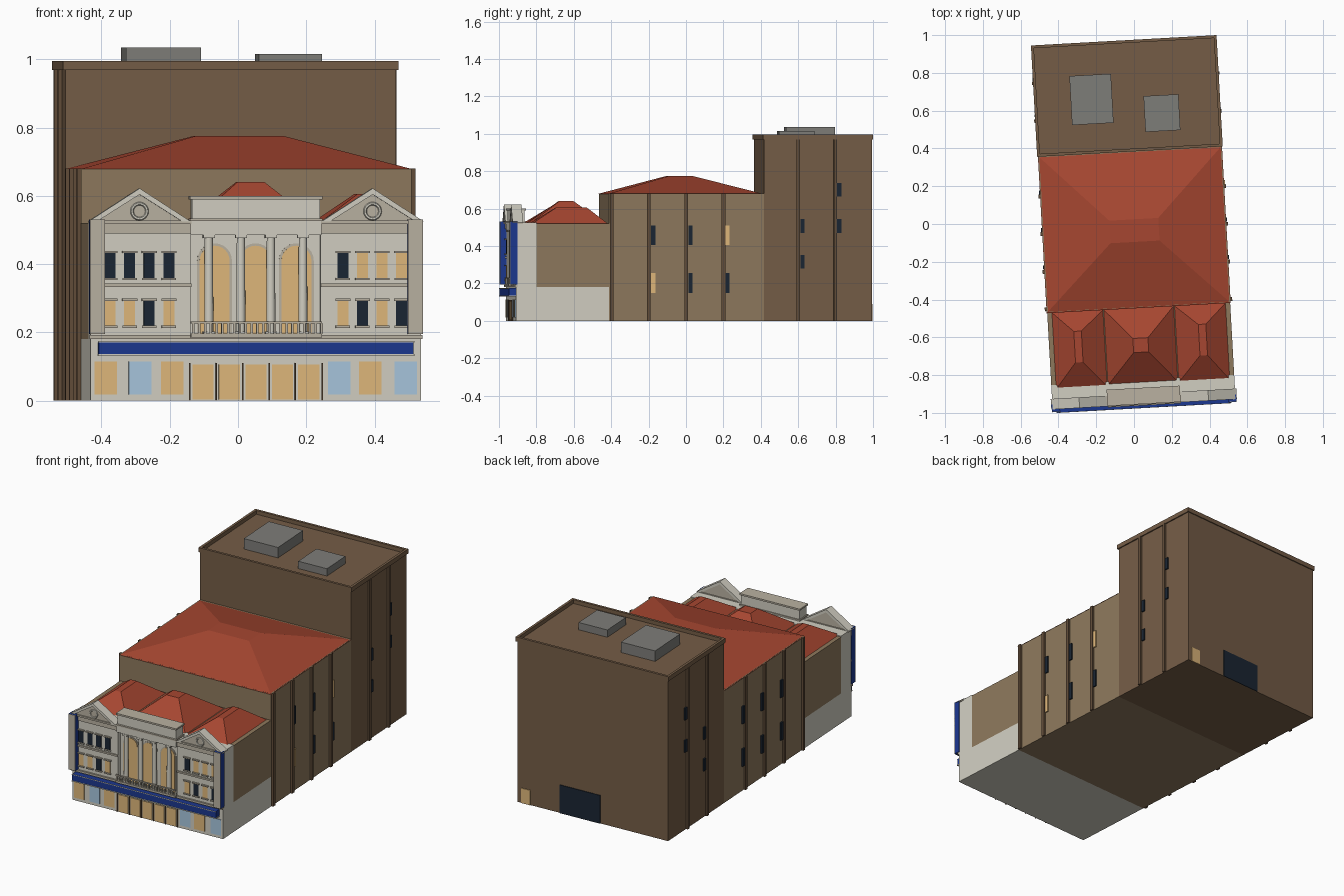
import bpy, bmesh
from math import radians, cos, sin, pi
from mathutils import Matrix, Vector

if "Cube" in bpy.data.objects:
    bpy.data.objects.remove(bpy.data.objects["Cube"])

TURN = Matrix.Rotation(radians(3.2), 4, 'Z')   # whole building sits slightly turned


def mat(name, r, g, b):
    m = bpy.data.materials.new(name)
    m.diffuse_color = [(c / 255) ** 2.2 for c in (r, g, b)] + [1]
    m.use_nodes = True
    m.node_tree.nodes["Principled BSDF"].inputs["Base Color"].default_value = m.diffuse_color
    return m


TOWER = mat("tower_brick", 116, 93, 72)
BRICK = mat("hall_brick", 140, 120, 93)
PIER = mat("pier_brick", 98, 78, 60)
CREAM = mat("cream_stone", 208, 205, 192)
TRIM = mat("trim_stone", 184, 176, 160)
RED = mat("red_tile", 165, 72, 52)
BLUE = mat("blue_paint", 33, 58, 142)
AMBER = mat("lit_glass", 222, 182, 122)
SKY = mat("pale_glass", 166, 196, 220)
DARK = mat("dark_glass", 32, 42, 54)
GREY = mat("plant_grey", 125, 124, 120)


def finish(name, bm, m):
    bmesh.ops.recalc_face_normals(bm, faces=bm.faces)
    me = bpy.data.meshes.new(name)
    bm.to_mesh(me)
    bm.free()
    me.materials.append(m)
    ob = bpy.data.objects.new(name, me)
    bpy.context.collection.objects.link(ob)
    ob.matrix_world = TURN
    return ob


def loft(bm, a, b):
    """Closed solid between two matching outlines."""
    va, vb = [bm.verts.new(p) for p in a], [bm.verts.new(p) for p in b]
    n = len(a)
    bm.faces.new(va)
    bm.faces.new(vb)
    for i in range(n):
        j = (i + 1) % n
        bm.faces.new((va[i], va[j], vb[j], vb[i]))


def rect(x0, x1, y0, y1, z):
    return [(x0, y0, z), (x1, y0, z), (x1, y1, z), (x0, y1, z)]


def boxes(name, m, *items):
    bm = bmesh.new()
    for x0, x1, y0, y1, z0, z1 in items:
        loft(bm, rect(x0, x1, y0, y1, z0), rect(x0, x1, y0, y1, z1))
    return finish(name, bm, m)


def hip_roof(name, base, top, z0, z1):
    bm = bmesh.new()
    loft(bm, rect(*base, z0), rect(*top, z1))
    return finish(name, bm, RED)


def prism(name, m, profile, y0, y1):
    bm = bmesh.new()
    loft(bm, [(x, y0, z) for x, z in profile], [(x, y1, z) for x, z in profile])
    return finish(name, bm, m)


# stage tower with parapet, roof plant and rear doors
boxes("stage_tower", TOWER, (-.485, .485, .39, .968, 0, .972))
boxes("tower_parapet", TOWER,
      (-.492, .492, .384, .399, .968, .995), (-.492, .492, .959, .974, .968, .995),
      (-.492, -.477, .399, .959, .968, .995), (.477, .492, .399, .959, .968, .995))
boxes("roof_plant", GREY, (-.298, -.078, .541, .801, .97, 1.035),
      (.088, .273, .483, .673, .97, 1.016))
boxes("loading_door", DARK, (-.05, .21, .96, .972, 0, .17))
boxes("stage_door", AMBER, (.40, .46, .96, .972, 0, .09))

# auditorium
boxes("auditorium", BRICK, (-.485, .485, -.44, .39, 0, .68))
hip_roof("auditorium_roof", (-.488, .488, -.446, .388), (-.13, .13, -.095, .025), .678, .775)

# side piers and windows, both sides
piers, dark, lit = [], [], []
for s in (-1, 1):
    xa, xb, xw = sorted((s * .48, s * .497)), None, sorted((s * .48, s * .493))
    for y in (-.425, -.227, -.026, .173):
        piers.append((*xa, y - .01, y + .01, 0, .68))
    for y in (.573, .773):
        piers.append((*xa, y - .009, y + .009, 0, .97))
    for i, y in enumerate((-.203, -.004, .194)):
        (lit if s > 0 and i == 2 else dark).append((*xw, y - .011, y + .011, .405, .51))
        (lit if s > 0 and i == 0 else dark).append((*xw, y - .011, y + .011, .148, .255))
    for y, z in ((.597, .47), (.597, .28), (.793, .665), (.793, .47)):
        dark.append((*xw, y - .011, y + .011, z, z + .073))
boxes("side_piers", PIER, *piers)
boxes("side_windows_dark", DARK, *dark)
boxes("side_windows_lit", AMBER, *lit)

# foyer block
boxes("foyer_base", CREAM, (-.485, .485, -.937, -.44, 0, .18))
boxes("foyer_rear", BRICK, (-.485, .485, -.827, -.44, .18, .52))
boxes("foyer_front", CREAM, (-.485, -.19, -.937, -.827, .18, .525),
      (.19, .485, -.937, -.827, .18, .525), (-.19, .19, -.915, -.827, .18, .525))
hip_roof("foyer_roof_centre", (-.185, .185, -.845, -.445), (-.04, .04, -.68, -.605), .52, .64)
for s, side in ((-1, "left"), (1, "right")):
    x0, x1 = sorted((s * .19, s * .46))
    c = s * .33
    hip_roof("foyer_roof_" + side, (x0, x1, -.85, -.445), (c - .02, c + .02, -.715, -.55), .52, .605)

# shopfront panes and entrance doors
panes = {-.44: AMBER, -.34: SKY, -.245: AMBER, .244: SKY, .335: AMBER, .44: SKY}
for m, label in ((AMBER, "lit"), (SKY, "pale")):
    boxes("shop_panes_" + label, m,
          *[(x - .033, x + .033, -.941, -.93, .018, .114) for x, k in panes.items() if k is m])
boxes("entrance_doors", AMBER,
      *[(x - .031, x + .031, -.941, -.93, .004, .106) for x in (-.155, -.078, 0, .078, .155)])
boxes("door_frames", PIER,
      *[(x - .002, x + .002, -.943, -.93, 0, .11) for x in (-.194, -.116, -.039, .039, .116, .194)])

# canopy and vertical sign boxes
boxes("canopy", BLUE, (-.463, .461, -.974, -.93, .136, .174))
boxes("canopy_trim", CREAM, (-.465, .463, -.976, -.93, .131, .136),
      (-.465, .463, -.9755, -.974, .171, .175))
boxes("sign_boxes", BLUE, *[(min(a, b), max(a, b), -.968, -.93, .195, .53)
                            for a, b in ((-.489, -.445), (.445, .489))])
boxes("sign_faces", TRIM, *[(x - .022, x + .022, -.971, -.966, .195, .53) for x in (-.467, .467)])

# wing windows with sills and lintels
patterns = {(-1, .36): "DDDD", (-1, .22): "LLDL", (1, .36): "DLLL", (1, .22): "LDLD"}
glass, dressing = {"D": [], "L": []}, []
for (s, z), codes in patterns.items():
    for i, code in enumerate(codes):
        x = (-.428 if s < 0 else .255) + i * .0575
        glass[code].append((x - .016, x + .016, -.94, -.93, z, z + .072))
        dressing += [(x - .021, x + .021, -.946, -.93, z - .007, z),
                     (x - .022, x + .022, -.947, -.93, z + .072, z + .079)]
boxes("wing_windows_dark", DARK, *glass["D"])
boxes("wing_windows_lit", AMBER, *glass["L"])
boxes("window_dressings", TRIM, *dressing)

# string courses, wing entablatures, pediments
courses = [(-.488, .488, -.947, -.93, .18, .192)]
for s, side in ((-1, "left"), (1, "right")):
    x0, x1 = sorted((s * .19, s * .488))
    courses += [(x0, x1, -.945, -.93, .333, .343), (x0, x1, -.944, -.93, .49, .518),
                (x0, x1, -.953, -.9, .518, .528)]
    c, h = s * .342, .15
    prism("tympanum_" + side, TRIM, [(c - h + .01, .525), (c + h - .01, .525), (c, .612)], -.945, -.905)
    prism("raking_cornice_" + side, CREAM,
          [(c - h, .525), (c, .622), (c + h, .525), (c + h - .025, .525), (c, .604), (c - h + .025, .525)],
          -.956, -.9)
    bpy.ops.mesh.primitive_torus_add(major_radius=.022, minor_radius=.005,
                                     major_segments=24, minor_segments=6)
    ring = bpy.context.object
    ring.name = "pediment_ring_" + side
    ring.data.materials.append(CREAM)
    ring.matrix_world = TURN @ Matrix.Translation((c, -.946, .555)) @ Matrix.Rotation(pi / 2, 4, 'X')
boxes("string_courses", TRIM, *courses)

# central loggia: arched windows and surrounds
def arch(c, w, z0, spring):
    return [(c - w, z0), (c + w, z0)] + [(c + w * cos(pi * i / 12), spring + w * sin(pi * i / 12))
                                         for i in range(13)]


for c, label in ((-.12, "left"), (0, "centre"), (.12, "right")):
    prism("arch_surround_" + label, TRIM, arch(c, .051, .194, .41), -.919, -.91)
    prism("arch_window_" + label, AMBER, arch(c, .044, .194, .41), -.922, -.91)

# columns with bases and capitals
bm = bmesh.new()
blocks = []
for x in (-.138, -.044, .044, .138):
    bmesh.ops.create_cone(bm, cap_ends=True, segments=16, radius1=.0135, radius2=.012, depth=.29,
                          matrix=Matrix.Translation((x, -.938, .338)))
    blocks += [(x - .017, x + .017, -.955, -.921, .192, .203), (x - .017, x + .017, -.955, -.921, .476, .486)]
columns = finish("columns", bm, CREAM)
for f in columns.data.polygons:
    f.use_smooth = abs(f.normal.z) < .5
boxes("column_blocks", CREAM, *blocks)

# balustrade
boxes("balustrade", TRIM, (-.192, .192, -.962, -.952, .226, .232), (-.192, .192, -.962, -.93, .185, .197),
      *[(-.188 + i * .0171, -.181 + i * .0171, -.96, -.954, .197, .226) for i in range(23)])

# portico entablature and attic
boxes("portico_entablature", CREAM, (-.192, .192, -.953, -.87, .486, .528))
boxes("attic", CREAM, (-.188, .188, -.946, -.875, .534, .59))
boxes("attic_mouldings", TRIM, (-.194, .194, -.958, -.87, .526, .534), (-.194, .194, -.954, -.868, .59, .6))
